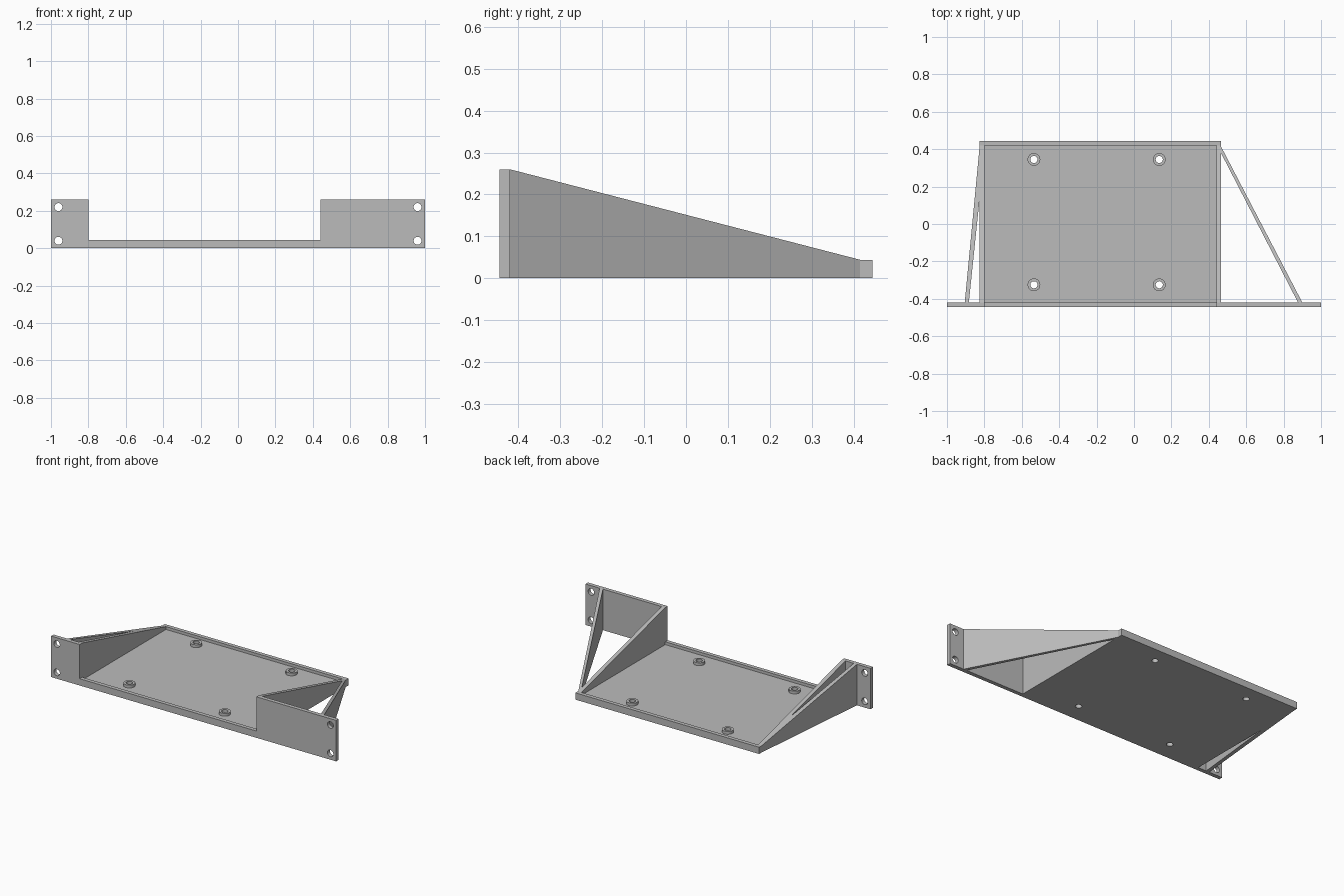
import bpy, bmesh, math

old = bpy.data.objects.get("Cube")
if old:
    bpy.data.objects.remove(old, do_unlink=True)

gray = bpy.data.materials.new("plain gray")
gray.use_nodes = True
COLOR = (0.5, 0.5, 0.5, 1)
gray.diffuse_color = COLOR
gray.node_tree.nodes["Principled BSDF"].inputs["Base Color"].default_value = COLOR

# Main dimensions
LEFT, RIGHT = -0.825, 0.465        # outer faces of the tray
DEPTH, WALL = 0.445, 0.025         # half depth and wall thickness
FLOOR, RIM, EAR = 0.025, 0.043, 0.26
INNER = DEPTH - WALL


def slope(y):
    """Height of the tapered side panels at depth y."""
    return EAR + (RIM - EAR) * (y + INNER) / (2 * INNER)


def prism(name, plan, top):
    """Upright solid from a plan outline; top is a height or a function of y."""
    bm = bmesh.new()
    height = top if callable(top) else lambda y: top
    low = [bm.verts.new((x, y, 0)) for x, y in plan]
    high = [bm.verts.new((x, y, height(y))) for x, y in plan]
    bm.faces.new(low)
    bm.faces.new(high)
    for i in range(len(plan)):
        j = (i + 1) % len(plan)
        bm.faces.new((low[i], low[j], high[j], high[i]))
    bmesh.ops.recalc_face_normals(bm, faces=bm.faces)
    mesh = bpy.data.meshes.new(name)
    bm.to_mesh(mesh)
    bm.free()
    mesh.materials.append(gray)
    obj = bpy.data.objects.new(name, mesh)
    bpy.context.collection.objects.link(obj)
    return obj


def box(name, x0, x1, y0, y1, top):
    return prism(name, [(x0, y0), (x1, y0), (x1, y1), (x0, y1)], top)


def cylinder(name, radius, depth, location, along_y=False):
    bpy.ops.mesh.primitive_cylinder_add(
        vertices=32, radius=radius, depth=depth, location=location,
        rotation=(math.pi / 2 if along_y else 0, 0, 0))
    obj = bpy.context.object
    obj.name = name
    obj.data.materials.append(gray)
    return obj


def drill(obj, radius, location, along_y=False):
    cutter = cylinder("hole_cutter", radius, 0.2, location, along_y)
    cutter.hide_render = True
    mod = obj.modifiers.new("hole", 'BOOLEAN')
    mod.operation, mod.solver, mod.object = 'DIFFERENCE', 'EXACT', cutter
    bpy.ops.object.select_all(action='DESELECT')
    bpy.context.view_layer.objects.active = obj
    obj.select_set(True)
    bpy.ops.object.modifier_apply(modifier=mod.name)
    bpy.data.objects.remove(cutter, do_unlink=True)
    bpy.ops.object.shade_smooth_by_angle(angle=math.radians(30))


# Tray floor with its front and back rims
floor = box("tray_floor", LEFT + WALL, RIGHT - WALL, -INNER, INNER, FLOOR)
box("front_rim", LEFT + WALL, RIGHT - WALL, -DEPTH, -INNER, RIM)
box("back_rim", LEFT, RIGHT, INNER, DEPTH, RIM)

# Tapered side panels
box("right_side_panel", LEFT, LEFT + WALL, -INNER, INNER, slope)
box("left_side_panel", RIGHT - WALL, RIGHT, -INNER, INNER, slope)

# Mounting ears with two screw holes each
for name, x0, x1, hole_x in (("right_mounting_ear", -1, LEFT + WALL, -0.96),
                             ("left_mounting_ear", RIGHT - WALL, 1, 0.96)):
    ear = box(name, x0, x1, -DEPTH, -INNER, EAR)
    for z in (0.04, 0.22):
        drill(ear, 0.021, (hole_x, -DEPTH, z), along_y=True)

# Slanted braces from the ears to the back corners
prism("right_brace", [(-0.905, -INNER), (-0.883, -INNER),
                      (LEFT, 0.14), (LEFT, INNER)], slope)
prism("left_brace", [(0.9, -INNER), (RIGHT, 0.415),
                     (RIGHT, 0.38), (0.877, -INNER)], slope)

# Round standoffs, drilled through the floor
for x in (-0.535, 0.135):
    for y in (-0.325, 0.345):
        post = cylinder("standoff", 0.034, 0.018, (x, y, FLOOR + 0.009))
        drill(post, 0.019, (x, y, 0))
        drill(floor, 0.019, (x, y, 0))
